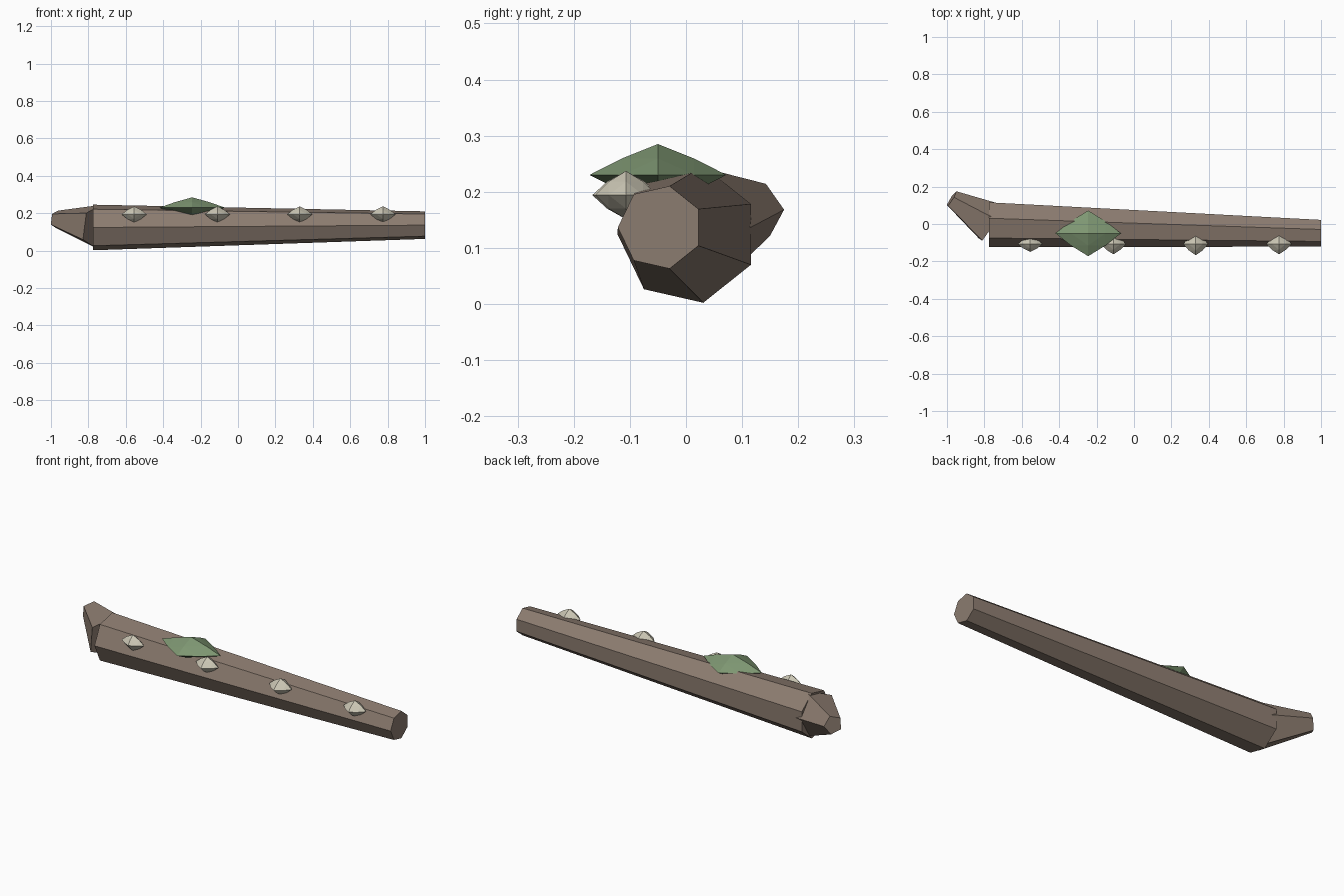
import bpy, bmesh
from math import sin, cos, pi
from mathutils import Vector

if "Cube" in bpy.data.objects:
    bpy.data.objects.remove(bpy.data.objects["Cube"])


def material(name, rgb):
    m = bpy.data.materials.new(name)
    m.diffuse_color = (*rgb, 1)
    m.use_nodes = True
    m.node_tree.nodes["Principled BSDF"].inputs["Base Color"].default_value = m.diffuse_color
    return m


bark = material("bark", (0.26, 0.20, 0.16))
moss = material("moss", (0.21, 0.31, 0.17))
cap = material("fungus", (0.60, 0.57, 0.46))


def finish(name, bm, mat):
    bmesh.ops.recalc_face_normals(bm, faces=bm.faces)
    me = bpy.data.meshes.new(name)
    bm.to_mesh(me)
    bm.free()
    me.materials.append(mat)
    ob = bpy.data.objects.new(name, me)
    bpy.context.collection.objects.link(ob)
    return ob


def tapered(name, n, p0, r0, p1, r1, u, v, phase, mat):
    """Capped n-sided taper whose rings lie in the plane of u and v."""
    bm = bmesh.new()
    rings = []
    for p, r in ((p0, r0), (p1, r1)):
        angles = [phase + 2 * pi * i / n for i in range(n)]
        rings.append([bm.verts.new(p + r * (cos(a) * u + sin(a) * v)) for a in angles])
    for i in range(n):
        j = (i + 1) % n
        bm.faces.new((rings[0][i], rings[0][j], rings[1][j], rings[1][i]))
    for ring in rings:
        bm.faces.new(ring)
    return finish(name, bm, mat)


def tuft(name, centre, radii, bulge, mat):
    """Octahedron split once, edge midpoints pushed slightly outwards."""
    bm = bmesh.new()
    axes = [Vector(a) for a in ((1, 0, 0), (0, 1, 0), (-1, 0, 0), (0, -1, 0))]
    ring = [bm.verts.new(a) for a in axes]
    for z in (1, -1):
        pole = bm.verts.new((0, 0, z))
        for i in range(4):
            bm.faces.new((ring[i], ring[(i + 1) % 4], pole))
    bmesh.ops.subdivide_edges(bm, edges=bm.edges[:], cuts=1, use_grid_fill=True)
    for vert in bm.verts:
        if vert.co.length < 0.9:
            vert.co *= bulge
        vert.co = Vector([c + s * r for c, s, r in zip(centre, vert.co, radii)])
    return finish(name, bm, mat)


# Trunk, seven sides with a flat side facing the back
Y, Z = Vector((0, 1, 0)), Vector((0, 0, 1))
tapered("trunk", 7, Vector((-0.775, 0.003, 0.124)), 0.125,
        Vector((1.0, -0.046, 0.1365)), 0.0755, Y, Z, pi / 7, bark)

# Broken branch stub, five sides
base, tip = Vector((-0.767, 0.0, 0.13)), Vector((-0.976, 0.1335, 0.168))
d = (tip - base).normalized()
u = d.cross(Z).normalized()
tapered("branch_stub", 5, base, 0.122, tip, 0.049, u, u.cross(d), 0, bark)

# Moss patch
tuft("moss_patch", (-0.245, -0.05, 0.23), (0.175, 0.122, 0.055), 1.06, moss)

# Row of bracket fungi along the front
for i, (x, ry) in enumerate(((-0.555, 0.042), (-0.11, 0.055), (0.33, 0.06), (0.775, 0.055))):
    tuft(f"fungus_{i + 1}", (x, -0.107, 0.194), (0.067, ry, 0.043), 1.12, cap)
